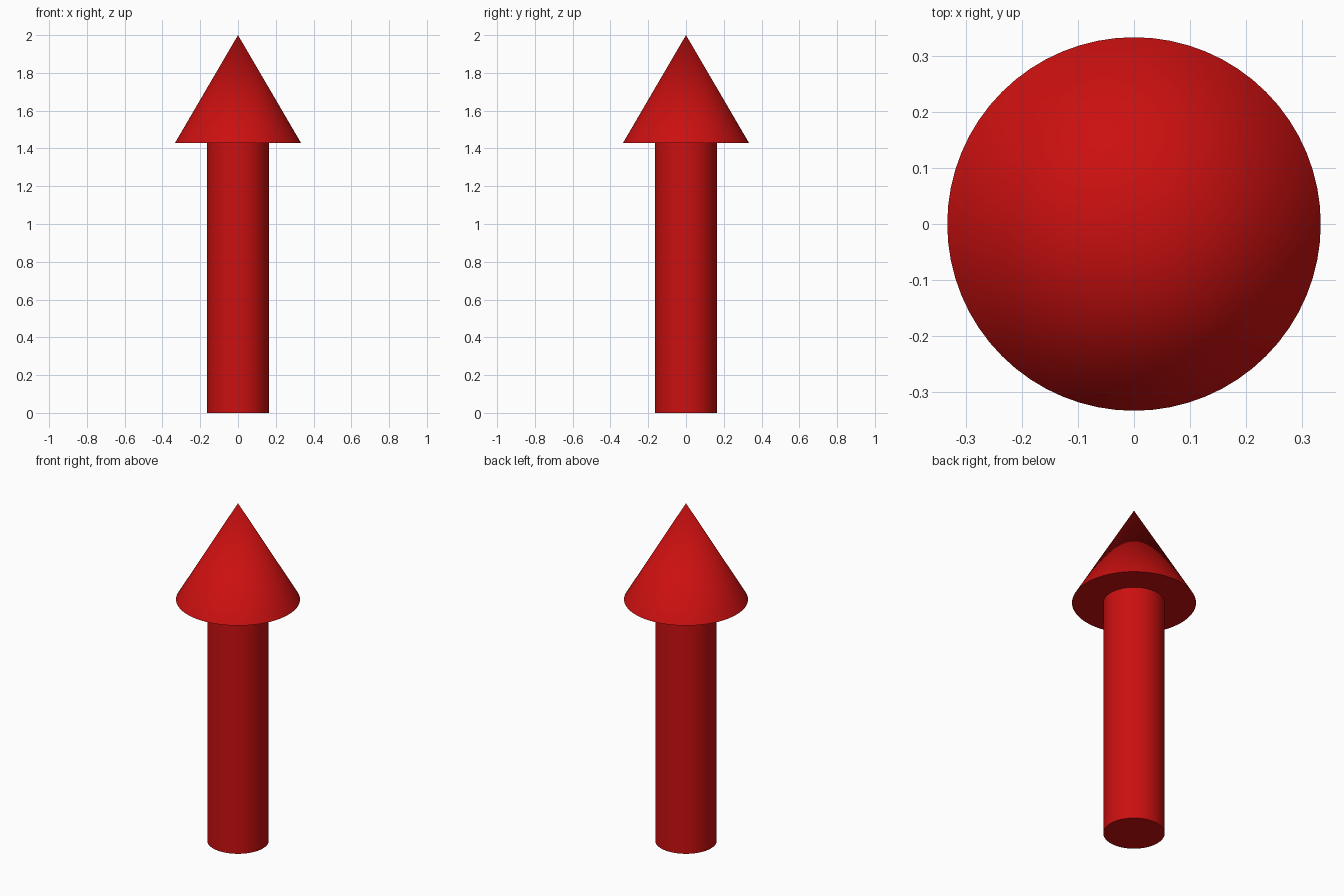
import bpy, math

if "Cube" in bpy.data.objects:
    bpy.data.objects.remove(bpy.data.objects["Cube"])

HEAD_Z, TOP_Z = 1.43, 2.0
SHAFT_R, HEAD_R = 0.165, 0.333
SIDES = 64

red = bpy.data.materials.new("red")
red.diffuse_color = (0.6, 0.005, 0.005, 1)
red.use_nodes = True
red.node_tree.nodes["Principled BSDF"].inputs["Base Color"].default_value = red.diffuse_color


def round_part(name, r_bottom, r_top, z0, z1):
    """Closed cone or cylinder between two heights, smooth sides, sharp rims."""
    bpy.ops.mesh.primitive_cone_add(vertices=SIDES, radius1=r_bottom, radius2=r_top,
                                    depth=z1 - z0, location=(0, 0, (z0 + z1) / 2))
    ob = bpy.context.object
    ob.name = name
    ob.data.materials.append(red)
    bpy.ops.object.shade_smooth_by_angle(angle=math.radians(30))
    return ob


# Straight shaft
round_part("arrow_shaft", SHAFT_R, SHAFT_R, 0.0, HEAD_Z)
# Pointed head
round_part("arrow_head", HEAD_R, 0.0, HEAD_Z, TOP_Z)
